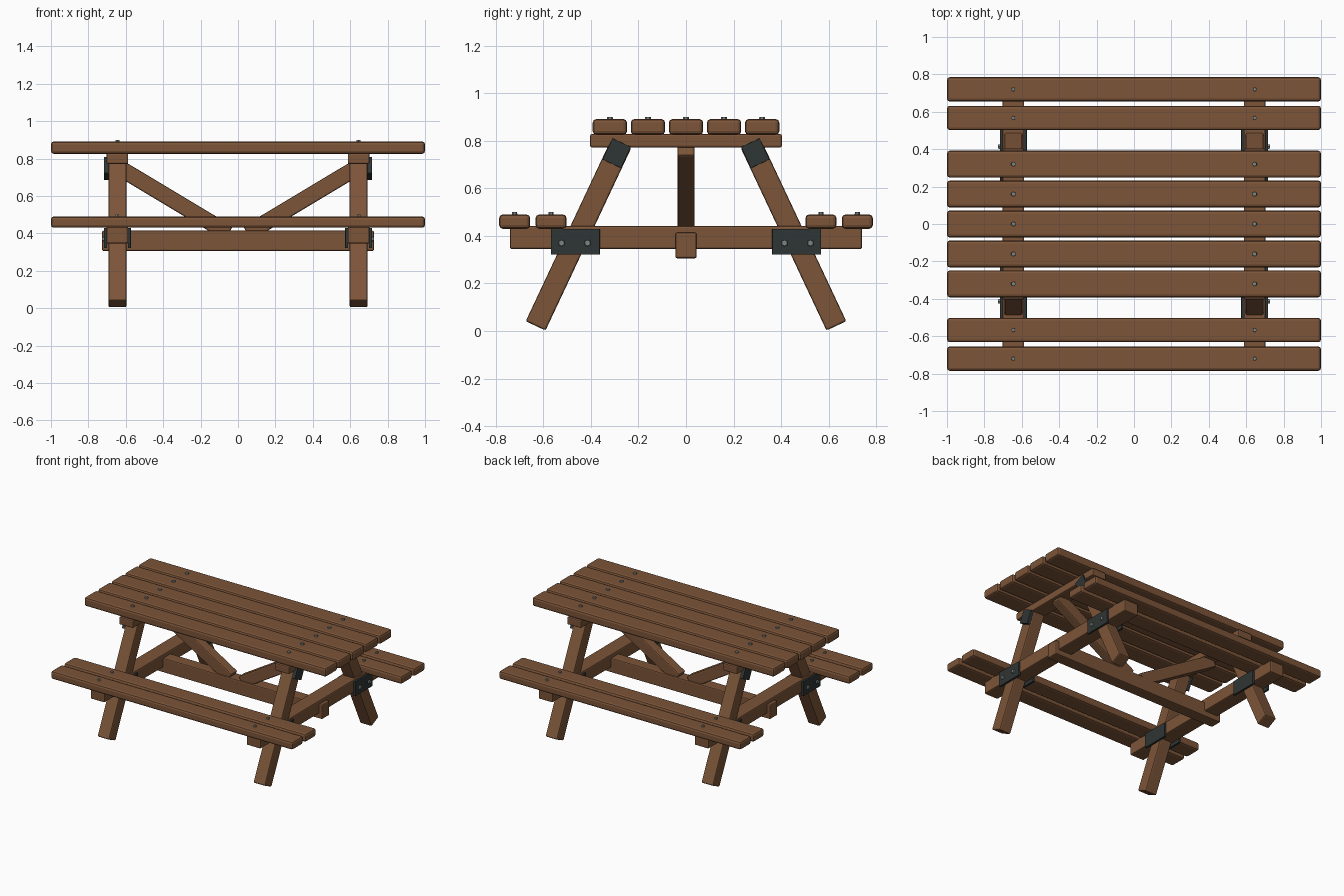
import bpy, bmesh, math
from mathutils import Matrix, Vector

cube = bpy.data.objects.get("Cube")
if cube:
    bpy.data.objects.remove(cube, do_unlink=True)


def material(name, color):
    mat = bpy.data.materials.new(name)
    mat.use_nodes = True
    mat.diffuse_color = (*color, 1)
    bsdf = next(n for n in mat.node_tree.nodes if n.type == 'BSDF_PRINCIPLED')
    bsdf.inputs["Base Color"].default_value = (*color, 1)
    bsdf.inputs["Roughness"].default_value = 0.7
    return mat


WOOD = material("brown wood", (0.2, 0.09, 0.04))
IRON = material("dark iron", (0.028, 0.036, 0.035))
STEEL = material("grey steel", (0.2, 0.23, 0.22))


def finish(name, bm, mat, matrix, bevel):
    mesh = bpy.data.meshes.new(name)
    bm.to_mesh(mesh)
    bm.free()
    mesh.materials.append(mat)
    ob = bpy.data.objects.new(name, mesh)
    ob.matrix_world = matrix
    bpy.context.collection.objects.link(ob)
    if bevel:
        mod = ob.modifiers.new("rounded edges", 'BEVEL')
        mod.width = bevel
        mod.segments = 2
    return ob


def box(name, center, size, mat=WOOD, axis='X', angle=0, bevel=0.008):
    bm = bmesh.new()
    bmesh.ops.create_cube(bm, size=1)
    bmesh.ops.scale(bm, vec=size, verts=bm.verts)
    matrix = Matrix.Translation(center) @ Matrix.Rotation(angle, 4, axis)
    return finish(name, bm, mat, matrix, bevel)


def bolt(name, center, direction, radius=0.014, height=0.016):
    bm = bmesh.new()
    bmesh.ops.create_cone(bm, cap_ends=True, segments=6, radius1=radius,
                          radius2=radius * 0.85, depth=height)
    turn = Vector(direction).to_track_quat('Z', 'Y').to_matrix().to_4x4()
    return finish(name, bm, STEEL, Matrix.Translation(center) @ turn, 0)


FRAME_X = 0.645

# Tabletop planks and their bolts
for i in range(-2, 3):
    y = i * 0.16
    box("table_plank", (0, y, 0.858), (2, 0.144, 0.066), bevel=0.015)
    for sx in (-1, 1):
        bolt("table_bolt", (sx * FRAME_X, y, 0.892), (0, 0, 1))

# Bench planks and their bolts
for sy in (-1, 1):
    for y in (0.567, 0.72):
        box("bench_plank", (0, sy * y, 0.46), (2, 0.13, 0.06), bevel=0.015)
        for sx in (-1, 1):
            bolt("bench_bolt", (sx * FRAME_X, sy * y, 0.492), (0, 0, 1), 0.012)

# Two end frames
foot, head = Vector((0.632, 0.022)), Vector((0.271, 0.79))
lean = math.atan2(foot.x - head.x, head.y - foot.y)
leg_mid = (foot + head) / 2
plate_mid = head + (foot - head).normalized() * 0.047
for sx in (-1, 1):
    x = sx * FRAME_X
    box("top_rail", (x, 0, 0.8), (0.116, 0.806, 0.056))
    box("bench_rail", (x, 0, 0.393), (0.116, 1.48, 0.096))
    for sy in (-1, 1):
        box("leg", (x, sy * leg_mid.x, leg_mid.y),
            (0.096, 0.092, (head - foot).length), angle=sy * lean)
        # Iron plates at the leg joints
        box("leg_plate", (x + sx * 0.058, sy * plate_mid.x, plate_mid.y),
            (0.026, 0.086, 0.098), IRON, angle=sy * lean, bevel=0.002)
        for side in (-1, 1):
            box("rail_plate", (x + side * 0.064, sy * 0.465, 0.375),
                (0.016, 0.206, 0.108), IRON, bevel=0.002)
        for y in (0.414, 0.523):
            bolt("plate_bolt", (x + sx * 0.075, sy * y, 0.37), (sx, 0, 0), 0.015)

# Long centre beam and diagonal braces
box("centre_beam", (0, 0, 0.36), (1.454, 0.09, 0.108))
low, high = Vector((0.05, 0.4)), Vector((0.678, 0.776))
rise = high - low
mid = (low + high) / 2
for sx in (-1, 1):
    box("brace", (sx * mid.x, 0, mid.y), (rise.length, 0.072, 0.087),
        axis='Y', angle=-sx * math.atan2(rise.y, rise.x))
